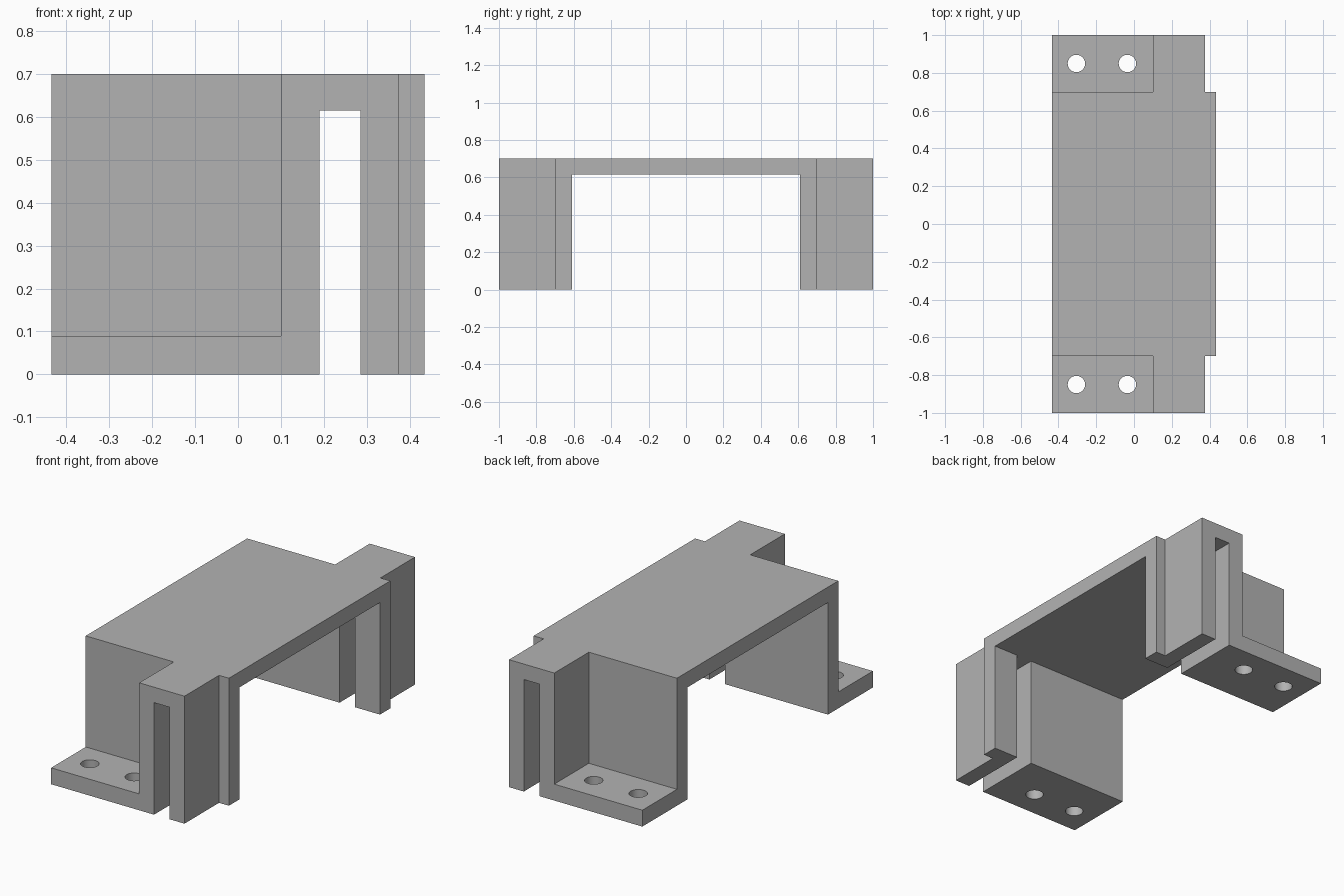
import bpy

cube = bpy.data.objects.get("Cube")
if cube:
    bpy.data.objects.remove(cube, do_unlink=True)

# Key levels shared by the parts
HALF_W, HALF_L, HEIGHT = 0.435, 1.0, 0.70
WALL_IN, WALL_OUT = 0.61, 0.70     # end walls, inner and outer y
SLOT_L, SLOT_R = 0.19, 0.285       # cable slot
PLATE_Z, FOOT_Z = 0.615, 0.09      # underside of top plate, top of feet
BIG = 1.5                          # overshoot of cutters

grey = bpy.data.materials.new("plain grey")
grey.use_nodes = True
colour = (0.45, 0.45, 0.45, 1)
grey.diffuse_color = colour
grey.node_tree.nodes["Principled BSDF"].inputs["Base Color"].default_value = colour


def box(name, x, y, z):
    """Box between the given (low, high) ranges."""
    bpy.ops.mesh.primitive_cube_add(size=1)
    ob = bpy.context.object
    ob.name = name
    ranges = (x, y, z)
    for v in ob.data.vertices:
        v.co = [r[1] if c > 0 else r[0] for c, r in zip(v.co, ranges)]
    return ob


def cut(target, cutter):
    """Subtract the cutter for good and remove it."""
    cutter.hide_render = True
    mod = target.modifiers.new("cut", 'BOOLEAN')
    mod.operation, mod.solver, mod.object = 'DIFFERENCE', 'EXACT', cutter
    bpy.ops.object.select_all(action='DESELECT')
    target.select_set(True)
    bpy.context.view_layer.objects.active = target
    bpy.ops.object.modifier_apply(modifier=mod.name)
    bpy.data.objects.remove(cutter, do_unlink=True)


# Solid block that the bridge bracket is milled from
bracket = box("bridge_bracket", (-HALF_W, HALF_W), (-HALF_L, HALF_L), (0, HEIGHT))
bracket.data.materials.append(grey)

# Opening under the top plate
cut(bracket, box("tunnel", (-BIG, BIG), (-WALL_IN, WALL_IN), (-BIG, PLATE_Z)))

for side in (-1, 1):
    def span(a, b):
        return tuple(sorted((side * a, side * b)))

    # Slot between the end wall and its outer fin
    cut(bracket, box("slot", (SLOT_L, SLOT_R), span(0.5, BIG), (-BIG, PLATE_Z)))
    # Space above the foot
    cut(bracket, box("foot_space", (-BIG, 0.10), span(WALL_OUT, BIG), (FOOT_Z, BIG)))
    # Step that leaves a lip on the fin
    cut(bracket, box("fin_step", (0.375, BIG), span(WALL_OUT, BIG), (-BIG, BIG)))
    # Screw holes in the foot
    for x in (-0.305, -0.035):
        bpy.ops.mesh.primitive_cylinder_add(vertices=48, radius=0.046, depth=0.5,
                                            location=(x, side * 0.85, 0))
        cut(bracket, bpy.context.object)

# Smooth hole walls, sharp edges elsewhere
bpy.context.view_layer.objects.active = bracket
bracket.select_set(True)
bpy.ops.object.shade_smooth_by_angle()
